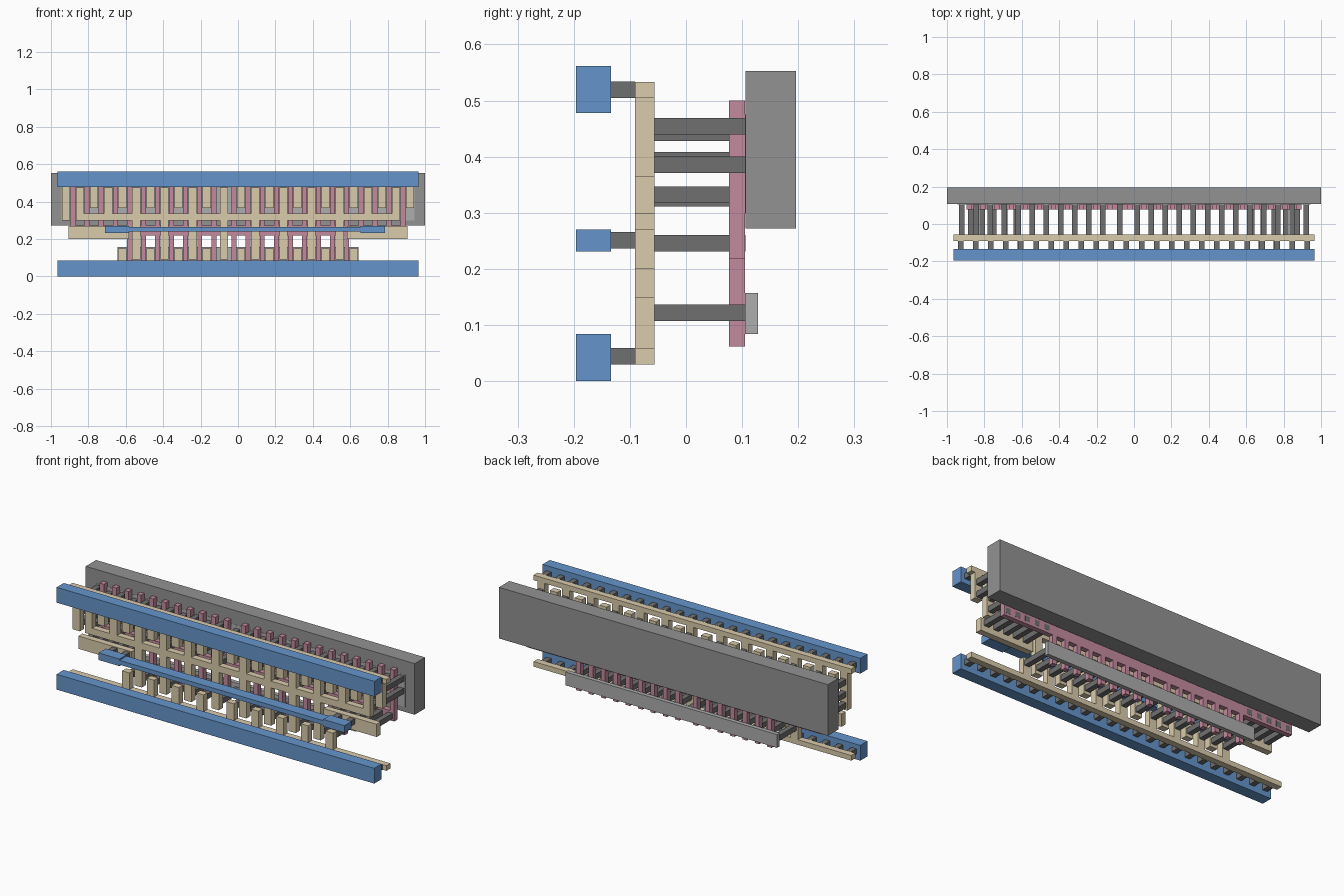
import bpy, bmesh

if "Cube" in bpy.data.objects:
    bpy.data.objects.remove(bpy.data.objects["Cube"])


def mat(name, rgb):
    m = bpy.data.materials.new(name)
    m.diffuse_color = (*rgb, 1)
    m.use_nodes = True
    m.node_tree.nodes["Principled BSDF"].inputs["Base Color"].default_value = m.diffuse_color
    return m


BLUE = mat("blue", (0.13, 0.30, 0.60))
TAN = mat("tan", (0.70, 0.60, 0.41))
PINK = mat("pink", (0.55, 0.26, 0.34))
DARK = mat("dark_grey", (0.16, 0.16, 0.16))
GREY = mat("mid_grey", (0.29, 0.29, 0.29))
LIGHT = mat("light_grey", (0.42, 0.42, 0.42))


def layer(name, rects, y0, y1, material):
    """One object of boxes; each rect is (x0, x1, z0, z1)."""
    bm = bmesh.new()
    for x0, x1, z0, z1 in rects:
        v = [bm.verts.new((x, y, z)) for x in (x0, x1) for y in (y0, y1) for z in (z0, z1)]
        for f in ((0, 1, 3, 2), (4, 6, 7, 5), (0, 4, 5, 1), (2, 3, 7, 6), (0, 2, 6, 4), (1, 5, 7, 3)):
            bm.faces.new([v[i] for i in f])
    bmesh.ops.recalc_face_normals(bm, faces=bm.faces)
    me = bpy.data.meshes.new(name)
    bm.to_mesh(me)
    bm.free()
    me.materials.append(material)
    bpy.context.collection.objects.link(bpy.data.objects.new(name, me))


def pin(x, z, h=0.0147):
    return (x - h, x + h, z - h, z + h)


def strip(x, w, z0, z1):
    return (x - w / 2, x + w / 2, z0, z1)


# Finger positions (a wider gap left of centre) and the columns between them
P = 0.0753
fingers = [-0.882 + P * i for i in range(11)] + [-0.021 + P * i for i in range(13)]
cols = [-0.92 + P * i for i in range(11)] + [-0.075] + [0.0167 + P * i for i in range(13)]

# Back slabs
layer("back_slab", [(-1, 1, 0.272, 0.553)], 0.106, 0.196, GREY)
layer("upper_strip", [(-0.943, 0.943, 0.3, 0.475)], 0.105, 0.128, LIGHT)
layer("lower_strip", [(-0.643, 0.643, 0.084, 0.157)], 0.105, 0.128, LIGHT)

# Pink comb: one cross bar, 24 upper fingers, the middle 16 run down
comb = [(-0.895, 0.896, 0.218, 0.272)]
for i, x in enumerate(fingers):
    comb.append(strip(x, 0.0263, 0.272, 0.5))
    if 4 <= i < 20:
        comb.append(strip(x, 0.0263, 0.062, 0.218))
layer("pink_comb", comb, 0.077, 0.1055, PINK)

# Tan conductors: rails with teeth, ladder bar with uprights, side pads
W = 0.044
rails = [(-0.966, 0.966, 0.505, 0.533), (-0.966, 0.966, 0.03, 0.058)]
ladder = [(cols[1] - W / 2, cols[23] + W / 2, 0.298, 0.335)]
pins = []
for k, x in enumerate(cols):
    inner = 4 <= k <= 20
    if k % 2 == 0:
        rails.append(strip(x, W, 0.298 if k == 0 else 0.365, 0.505))
        pins += [pin(x, 0.454), pin(x, 0.386)]
        if k == 0:
            pins.append(pin(x, 0.326))
        if inner:
            rails.append(strip(x, W, 0.058, 0.15))
    else:
        ladder.append(strip(x, W, 0.335, 0.475))
        pins += [pin(x, 0.443), pin(x, 0.394), pin(x, 0.332)]
        if inner:
            ladder.append(strip(x, W, 0.09, 0.298))
    if inner:
        pins.append(pin(x, 0.1215))
layer("tan_rails", rails, -0.091, -0.056, TAN)
layer("tan_ladder", ladder, -0.091, -0.056, TAN)
layer("tan_side_pads", [(-0.907, -0.583, 0.2, 0.27), (0.583, 0.907, 0.2, 0.27)], -0.091, -0.056, TAN)

# Long pins to the slabs and to the pink bar
layer("long_pins", pins, -0.056, 0.1055, DARK)
layer("pad_pins", [pin(s * (0.63 + 0.0605 * i), 0.246) for s in (-1, 1) for i in range(5)],
      -0.056, 0.106, DARK)

# Short pins between tan and blue
short = [pin(0.0806 * (i - 11.5), z) for i in range(24) for z in (0.519, 0.044)]
short += [pin(x, 0.251) for x in (-0.685, -0.607, 0.68, 0.76)]
layer("short_pins", short, -0.134, -0.091, DARK)

# Blue front bars
layer("blue_bars", [(-0.966, 0.966, 0.478, 0.562), (-0.966, 0.966, 0, 0.084)], -0.196, -0.134, BLUE)
layer("blue_link", [(-0.71, -0.583, 0.231, 0.27), (-0.583, 0.655, 0.239, 0.263),
                    (0.655, 0.785, 0.231, 0.27)], -0.196, -0.134, BLUE)
